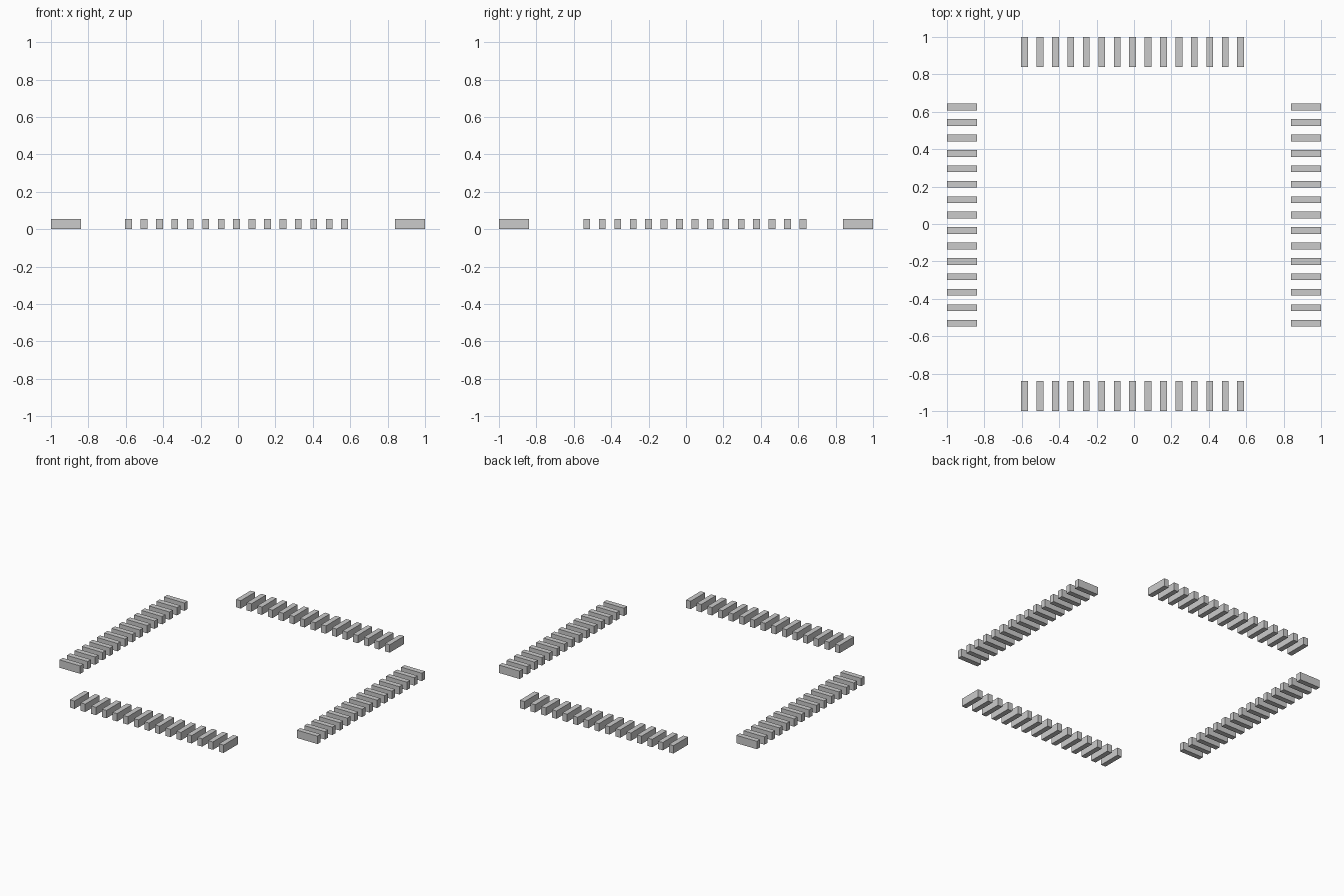
import bpy, bmesh
from mathutils import Matrix, Vector

if "Cube" in bpy.data.objects:
    bpy.data.objects.remove(bpy.data.objects["Cube"])

COUNT = 15
LENGTH, WIDTH, HEIGHT = 0.16, 0.036, 0.055


def bar_row(name, side, axis, first, last):
    """Row of separate bars at one edge; axis is the direction the row runs."""
    bm = bmesh.new()
    across = side * (1 - LENGTH / 2)
    for i in range(COUNT):
        along = first + (last - first) * i / (COUNT - 1)
        if axis == 'X':
            pos, size = (along, across, HEIGHT / 2), (WIDTH, LENGTH, HEIGHT)
        else:
            pos, size = (across, along, HEIGHT / 2), (LENGTH, WIDTH, HEIGHT)
        matrix = Matrix.Translation(pos) @ Matrix.Diagonal(Vector((*size, 1)))
        bmesh.ops.create_cube(bm, size=1, matrix=matrix)
    mesh = bpy.data.meshes.new(name)
    bm.to_mesh(mesh)
    bm.free()
    bpy.context.collection.objects.link(bpy.data.objects.new(name, mesh))


# Front and back rows
bar_row("front_bars", -1, 'X', -0.585, 0.57)
bar_row("back_bars", 1, 'X', -0.585, 0.57)
# Left and right rows
bar_row("left_bars", -1, 'Y', -0.53, 0.625)
bar_row("right_bars", 1, 'Y', -0.53, 0.625)
